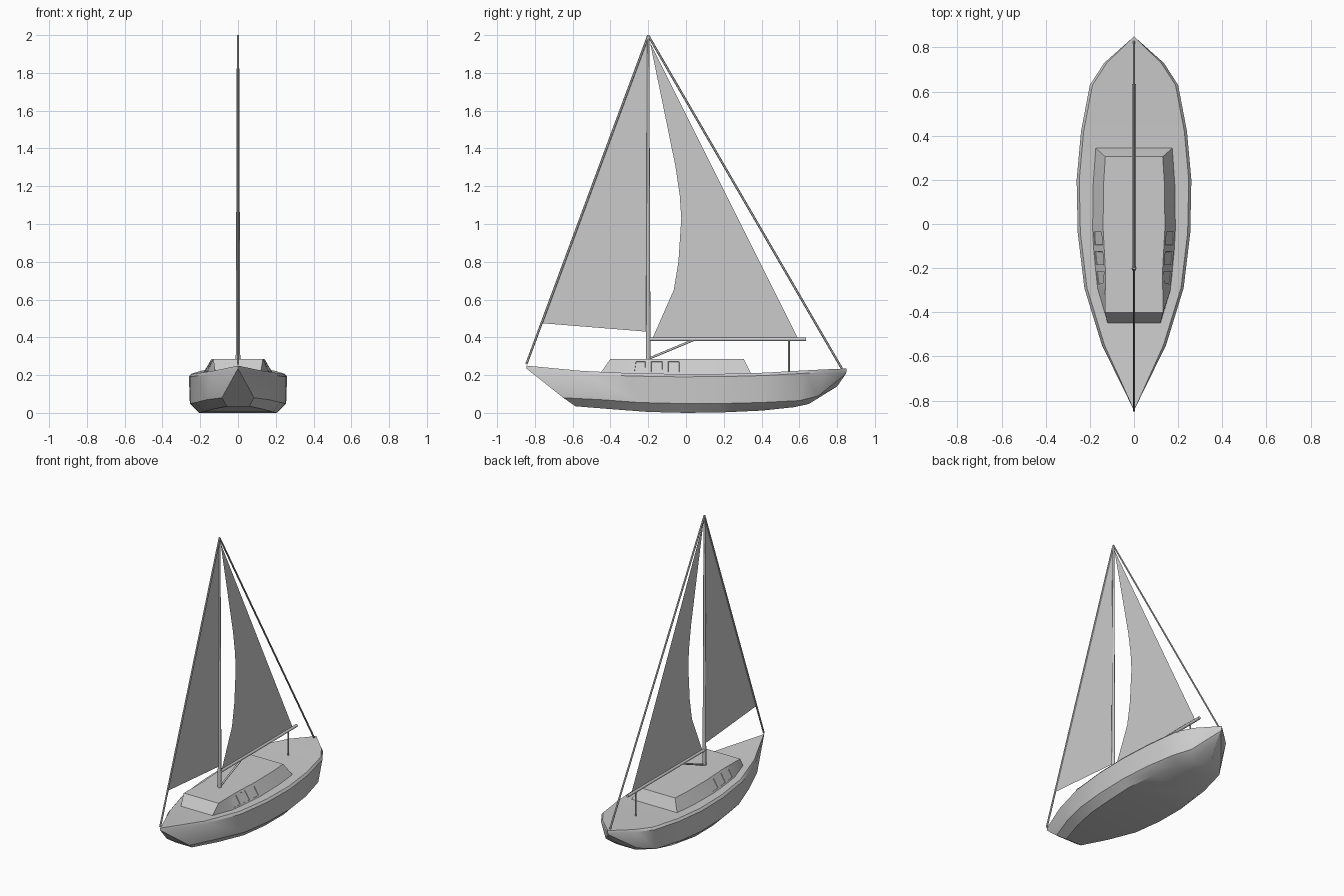
import bpy, bmesh, math
from mathutils import Vector

if "Cube" in bpy.data.objects:
    bpy.data.objects.remove(bpy.data.objects["Cube"])


def finish(name, bm, angle=30):
    bmesh.ops.remove_doubles(bm, verts=bm.verts, dist=0.0002)
    mesh = bpy.data.meshes.new(name)
    bm.to_mesh(mesh)
    bm.free()
    obj = bpy.data.objects.new(name, mesh)
    bpy.context.collection.objects.link(obj)
    if angle:
        bpy.context.view_layer.objects.active = obj
        obj.select_set(True)
        bpy.ops.object.shade_smooth_by_angle(angle=math.radians(angle))
        obj.select_set(False)
    return obj


def loft(halves):
    """Skin half sections (x, y, z), each mirrored into a closed ring."""
    bm = bmesh.new()
    rings = []
    for half in halves:
        ring = half + [(-x, y, z) for x, y, z in reversed(half)]
        rings.append([bm.verts.new(p) for p in ring])
    n = len(rings[0])
    for a, b in zip(rings, rings[1:]):
        for i in range(n):
            j = (i + 1) % n
            bm.faces.new((a[i], a[j], b[j], b[i]))
    bm.faces.new(rings[0])
    bm.faces.new(rings[-1])
    bmesh.ops.recalc_face_normals(bm, faces=bm.faces)
    return bm


def spar(name, start, end, r1, r2=None, sides=8):
    """Tapered rod between two points on the centreline (y, z)."""
    a, b = Vector((0, *start)), Vector((0, *end))
    d = b - a
    bm = bmesh.new()
    bmesh.ops.create_cone(bm, cap_ends=True, segments=sides, radius1=r1,
                          radius2=r2 or r1, depth=d.length)
    rot = d.to_track_quat('Z', 'Y').to_matrix().to_4x4()
    bm.transform(rot)
    bmesh.ops.translate(bm, verts=bm.verts, vec=(a + b) / 2)
    return finish(name, bm, 50)


def sail(name, outline):
    bm = bmesh.new()
    bm.faces.new([bm.verts.new((0, y, z)) for y, z in outline])
    return finish(name, bm, 0)


# Hull: (x, y, z) of sheer, chine and bottom edge per station
stations = [
    ((0, -.845, .25), (.085, -.65, .08), (.06, -.585, .035)),
    ((.145, -.55, .222), (.165, -.45, .07), (.13, -.40, .02)),
    ((.225, -.29, .210), (.225, -.25, .055), (.185, -.20, .005)),
    ((.255, -.04, .206), (.250, -.04, .05), (.205, 0, 0)),
    ((.26, .20, .207), (.255, .20, .05), (.21, .20, .003)),
    ((.24, .42, .213), (.235, .40, .055), (.18, .40, .012)),
    ((.20, .63, .225), (.19, .60, .065), (.11, .57, .03)),
    ((.135, .73, .230), (.12, .70, .09), (.07, .65, .047)),
    ((0, .85, .235), (0, .845, .205), (0, .80, .14)),
]
halves = []
for (x, y, z), chine, bottom in stations:
    # narrow chamfered rim between deck and topsides
    halves.append([(max(x - .012, 0), y, z), (x, y, z - .015), chine, bottom])
finish("hull", loft(halves))

# Cabin trunk: (base y, base x, base z, roof y, roof x)
trunk = [
    (-.45, .12, .215, -.40, .132),
    (-.29, .168, .205, -.28, .13),
    (-.20, .178, .203, -.20, .13),
    (-.11, .186, .202, -.11, .135),
    (-.02, .19, .202, -.02, .14),
    (.18, .187, .203, .18, .138),
    (.345, .175, .208, .305, .13),
]
bm = loft([[(tx, ty, .286), (bx, by, bz)] for by, bx, bz, ty, tx in trunk])
# three recessed windows on each side
panes = [f for f in bm.faces if abs(f.normal.x) > .5
         and -.27 < f.calc_center_median().y < 0]
bmesh.ops.inset_individual(bm, faces=panes, thickness=.022)
bmesh.ops.inset_individual(bm, faces=panes, thickness=.001, depth=-.004)
finish("cabin", bm, 20)

# Spars and rigging
spar("mast", (-.2, .28), (-.2, 2.0), .012, .006)
spar("boom", (-.2, .39), (.635, .39), .01)
spar("boom_strut", (-.19, .29), (.04, .386), .006)
spar("boom_crutch", (.545, .21), (.545, .385), .005)
spar("forestay", (-.845, .258), (-.2, 1.998), .006, sides=6)
spar("backstay", (.825, .235), (-.2, 1.998), .006, sides=6)

# Sails
sail("jib", [(-.765, .475), (-.207, .43), (-.203, 1.99)])
sail("mainsail", [(-.175, .4), (.59, .4), (-.19, 1.96), (-.12, 1.62),
                  (-.055, 1.3), (-.033, 1.15), (-.025, 1.03),
                  (-.04, .8), (-.065, .65)])
